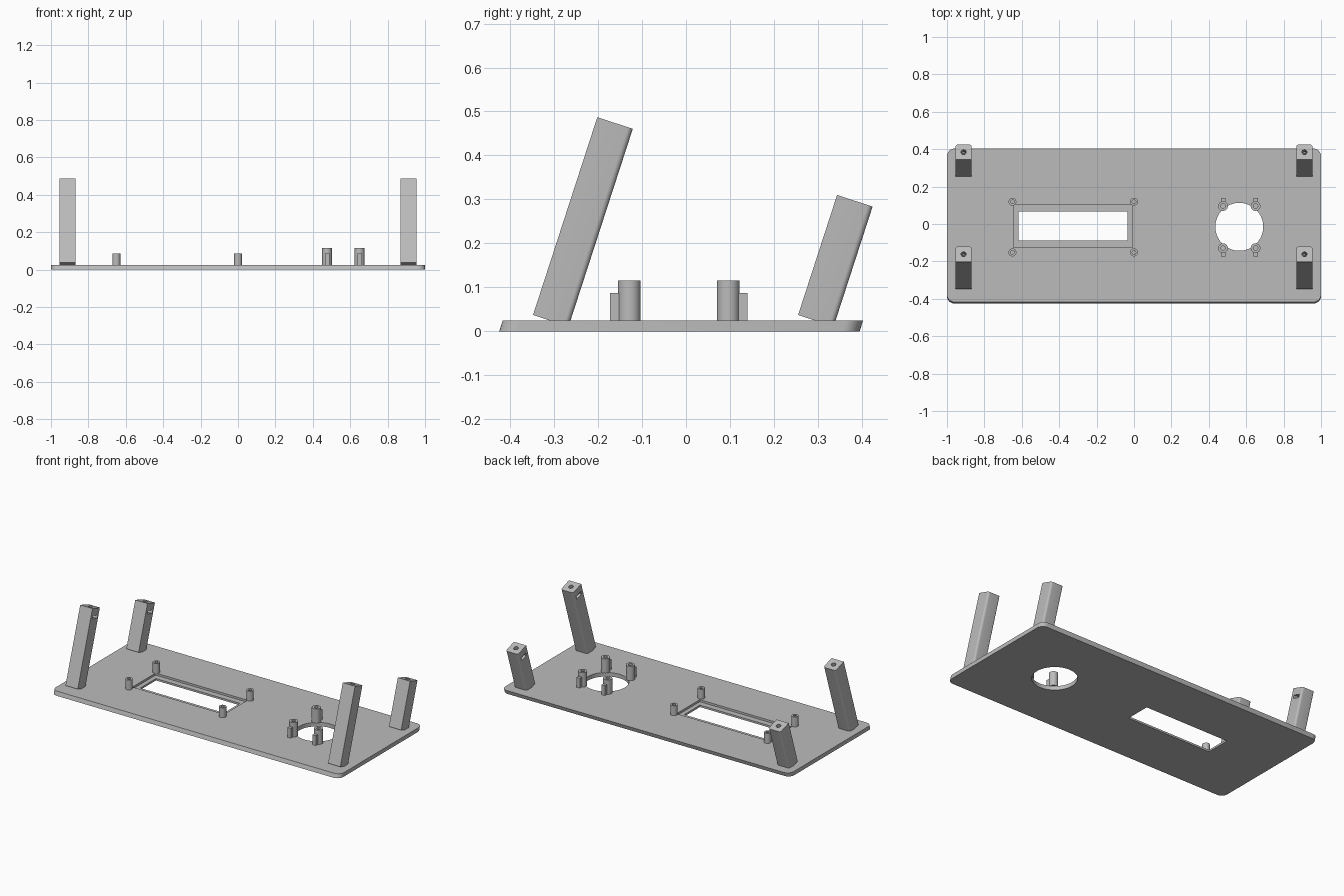
import bpy, bmesh, math
from mathutils import Matrix, Vector

cube = bpy.data.objects.get("Cube")
if cube:
    bpy.data.objects.remove(cube, do_unlink=True)

GREY = (0.5, 0.5, 0.5, 1)
grey = bpy.data.materials.new("plain grey")
grey.use_nodes = True
grey.diffuse_color = GREY
grey.node_tree.nodes["Principled BSDF"].inputs["Base Color"].default_value = GREY

TILT = math.radians(18)
TOP = 0.025          # plate top height


def arc(cx, cy, r, start, end, n):
    return [(cx + r * math.cos(math.radians(start + (end - start) * i / n)),
             cy + r * math.sin(math.radians(start + (end - start) * i / n)))
            for i in range(n + 1)]


def circle(cx, cy, r, n=32):
    return arc(cx, cy, r, 0, 360, n)[:-1]


def rect(x0, x1, y0, y1):
    return [(x0, y0), (x1, y0), (x1, y1), (x0, y1)]


def prism(name, outline, z0, z1, shear=0.0):
    """Extrude an outline from z0 to z1, sliding it along y by the shear."""
    bm = bmesh.new()
    base = bm.faces.new([bm.verts.new((x, y, z0)) for x, y in outline])
    ext = bmesh.ops.extrude_face_region(bm, geom=[base])["geom"]
    move = Vector((0, shear * (z1 - z0), z1 - z0))
    bmesh.ops.translate(bm, verts=[v for v in ext if isinstance(v, bmesh.types.BMVert)], vec=move)
    bmesh.ops.recalc_face_normals(bm, faces=bm.faces)
    mesh = bpy.data.meshes.new(name)
    bm.to_mesh(mesh)
    bm.free()
    mesh.materials.append(grey)
    ob = bpy.data.objects.new(name, mesh)
    bpy.context.collection.objects.link(ob)
    return ob


def combine(ob, other, operation):
    bpy.context.view_layer.objects.active = ob
    mod = ob.modifiers.new("boolean", "BOOLEAN")
    mod.operation, mod.solver, mod.object = operation, "EXACT", other
    bpy.ops.object.modifier_apply(modifier=mod.name)
    bpy.data.objects.remove(other, do_unlink=True)


def cut(ob, outline, z0, z1):
    combine(ob, prism("cutter", outline, z0, z1), "DIFFERENCE")


def smooth(ob):
    bpy.ops.object.select_all(action="DESELECT")
    ob.select_set(True)
    bpy.context.view_layer.objects.active = ob
    bpy.ops.object.shade_smooth_by_angle(angle=math.radians(30))


# Base plate with slanted front and back edges and rounded corners
R, Y0, Y1 = 0.04, -0.425, 0.395
outline = (arc(1 - R, Y0 + R, R, -90, 0, 8) + arc(1 - R, Y1 - R, R, 0, 90, 8)
           + arc(R - 1, Y1 - R, R, 90, 180, 8) + arc(R - 1, Y0 + R, R, 180, 270, 8))
plate = prism("base_plate", outline, 0, TOP, math.tan(TILT))
cut(plate, rect(-0.617, -0.035, -0.088, 0.068), -0.1, 0.1)     # display window
cut(plate, rect(-0.645, -0.008, -0.125, 0.105), 0.012, 0.1)    # display recess
cut(plate, circle(0.563, -0.015, 0.128, 64), -0.1, 0.1)        # round opening
smooth(plate)

# Short screw posts around the display window
for x, side in ((-0.65, "right"), (0.0, "left")):
    for y, end in ((-0.152, "front"), (0.119, "back")):
        post = prism(f"display_post_{end}_{side}", circle(x, y, 0.021), TOP - 0.003, 0.087)
        cut(post, circle(x, y, 0.01, 20), TOP, 0.2)
        smooth(post)

# Tall screw posts with outer ribs around the round opening
for x, side in ((0.476, "right"), (0.65, "left")):
    for y, end, out in ((-0.129, "front", -1), (0.096, "back", 1)):
        post = prism(f"round_post_{end}_{side}", circle(x, y, 0.026), TOP, 0.115)
        ys = sorted((y + out * 0.016, y + out * 0.044))
        rib = prism("rib", rect(x - 0.012, x + 0.012, *ys), TOP, 0.087)
        combine(post, rib, "UNION")
        cut(post, circle(x, y, 0.012, 20), TOP + 0.005, 0.2)
        smooth(post)

# Leaning legs: square bars with rounded back edges, screw hole and nut slot
W, F = 0.085, 0.012
H = W / 2
for end, y, length in (("front", -0.348, 0.473), ("back", 0.255, 0.287)):
    for sx, side in ((-1, "right"), (1, "left")):
        bar = ([(-H, 0), (H, 0)] + arc(H - F, W - F, F, 0, 90, 6)
               + arc(F - H, W - F, F, 90, 180, 6))
        leg = prism(f"{end}_leg_{side}", bar, 0, length)
        cut(leg, circle(0, H, 0.014, 20), length - 0.11, length + 0.1)
        xs = sorted((-sx * 0.1, sx * 0.024))
        cut(leg, rect(*xs, H - 0.024, H + 0.024), length - 0.062, length - 0.042)
        leg.matrix_world = (Matrix.Translation((sx * 0.911, y, 0.037))
                            @ Matrix.Rotation(-TILT, 4, "X"))
        smooth(leg)
